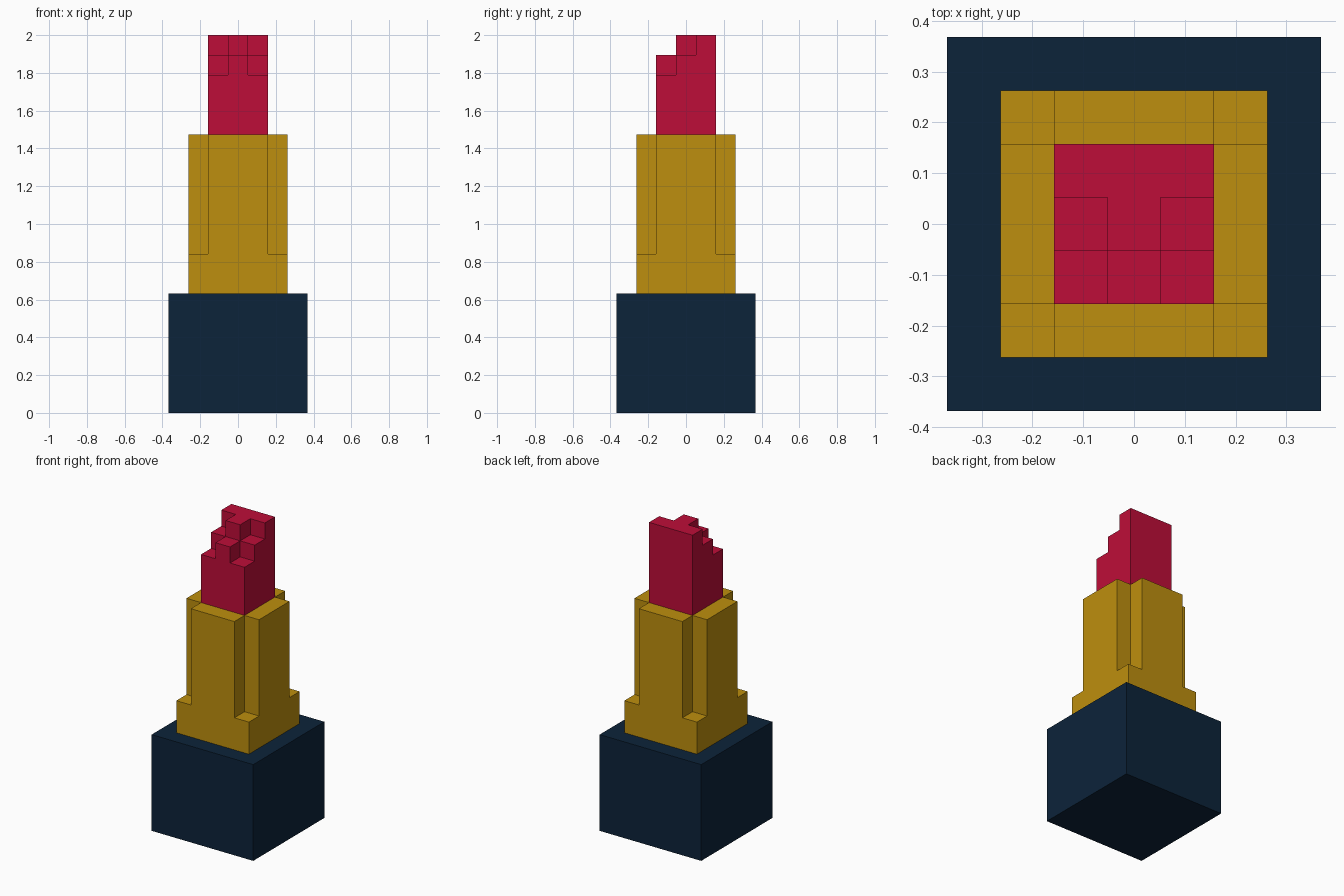
import bpy
import bmesh
import math
from mathutils import Vector

default = bpy.data.objects.get("Cube")
if default:
    bpy.data.objects.remove(default, do_unlink=True)

UNIT = 2 / 19  # edge of one block


def make_material(name, colour):
    mat = bpy.data.materials.new(name)
    mat.use_nodes = True
    mat.diffuse_color = (*colour, 1)
    bsdf = next(n for n in mat.node_tree.nodes if n.type == "BSDF_PRINCIPLED")
    bsdf.inputs["Base Color"].default_value = (*colour, 1)
    return mat


def block_part(name, mat, half, bottom, top_rule):
    """Closed block shape on a square grid; top_rule(x, y) gives each column's height."""
    cells = {(x, y, z)
             for x in range(-half, half + 1)
             for y in range(-half, half + 1)
             for z in range(bottom, top_rule(x, y))}
    bm = bmesh.new()
    for cell in cells:
        centre = Vector(cell) + Vector((0, 0, 0.5))
        for axis in range(3):
            for sign in (-1, 1):
                n = Vector((0, 0, 0))
                n[axis] = sign
                neighbour = tuple(int(c + d) for c, d in zip(cell, n))
                if neighbour in cells:
                    continue
                u = Vector((0, 0, 0))
                u[(axis + 1) % 3] = 0.5
                v = n.cross(u)
                mid = centre + n / 2
                ring = (mid - u - v, mid + u - v, mid + u + v, mid - u + v)
                bm.faces.new([bm.verts.new(p * UNIT) for p in ring])
    # Weld the blocks and merge flat areas
    bmesh.ops.remove_doubles(bm, verts=bm.verts, dist=0.001)
    bmesh.ops.dissolve_limit(bm, angle_limit=math.radians(1),
                             verts=bm.verts, edges=bm.edges)
    mesh = bpy.data.meshes.new(name)
    bm.to_mesh(mesh)
    bm.free()
    mesh.materials.append(mat)
    obj = bpy.data.objects.new(name, mesh)
    bpy.context.collection.objects.link(obj)
    return obj


navy = make_material("navy", (0.0037, 0.0168, 0.0423))
gold = make_material("gold", (0.515, 0.275, 0.0044))
red = make_material("red", (0.515, 0.004, 0.040))

# Solid square case
block_part("case_base", navy, 3, 0, lambda x, y: 6)

# Sleeve with its four corners notched above a low collar
block_part("sleeve", gold, 2, 6,
           lambda x, y: 8 if abs(x) == 2 and abs(y) == 2 else 14)

# Stick with a stepped tip falling towards the front and sides
block_part("stick", red, 1, 14,
           lambda x, y: min(19, 18 - y * -1 + (1 - abs(x))))
